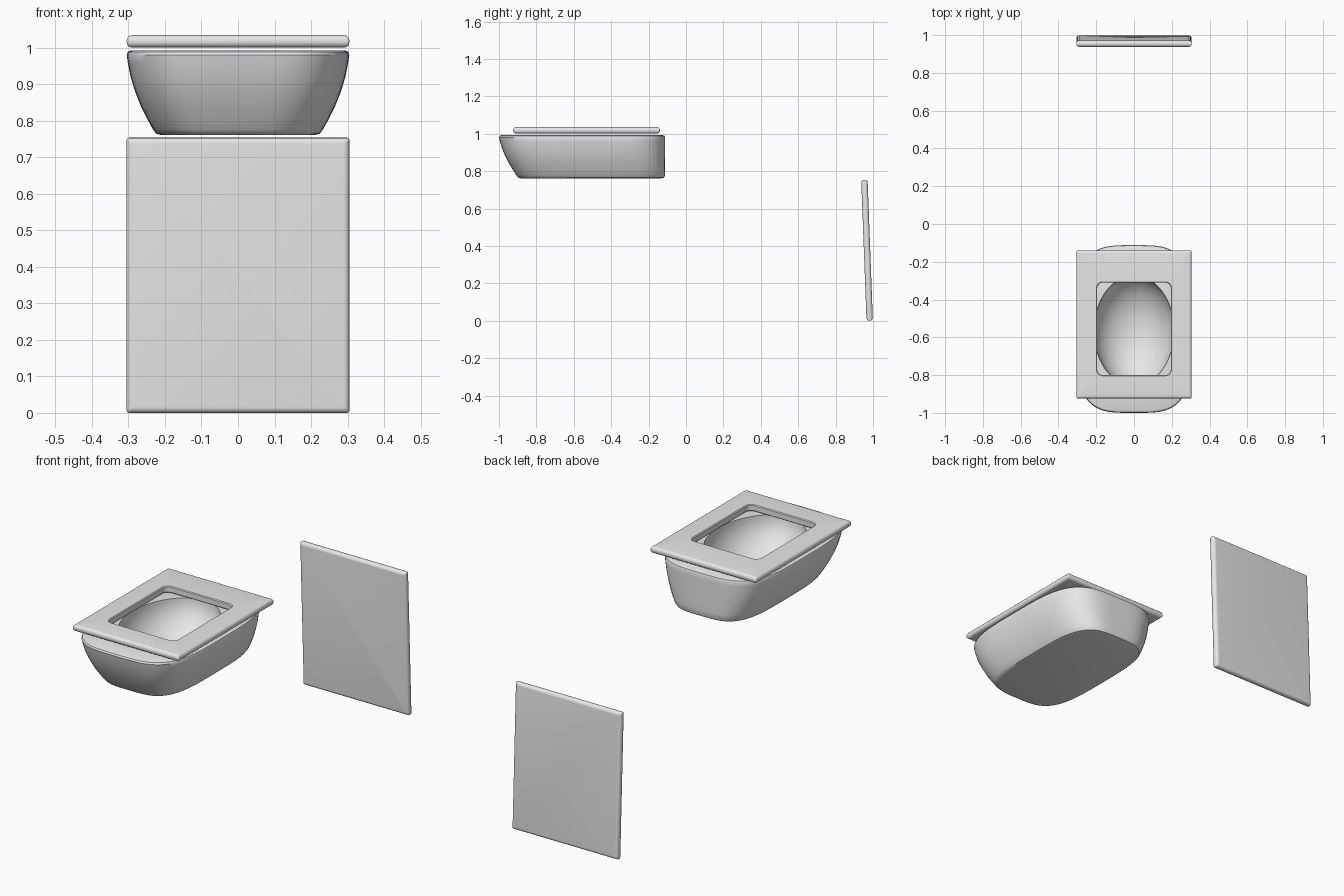
import bpy, bmesh
from math import sin, cos, pi, radians

cube = bpy.data.objects.get("Cube")
if cube:
    bpy.data.objects.remove(cube, do_unlink=True)

ceramic = bpy.data.materials.new("white ceramic")
ceramic.use_nodes = True
white = (0.8, 0.8, 0.8, 1)
ceramic.diffuse_color = white
ceramic.node_tree.nodes["Principled BSDF"].inputs["Base Color"].default_value = white


def loft(name, rings, closed=False):
    """Skin equal-length loops; either join last to first or cap both ends."""
    bm = bmesh.new()
    loops = [[bm.verts.new(p) for p in ring] for ring in rings]
    pairs = list(zip(loops, loops[1:]))
    if closed:
        pairs.append((loops[-1], loops[0]))
    else:
        bm.faces.new(loops[0])
        bm.faces.new(loops[-1])
    n = len(loops[0])
    for a, b in pairs:
        for i in range(n):
            j = (i + 1) % n
            bm.faces.new((a[i], a[j], b[j], b[i]))
    bmesh.ops.recalc_face_normals(bm, faces=bm.faces)
    mesh = bpy.data.meshes.new(name)
    bm.to_mesh(mesh)
    bm.free()
    mesh.materials.append(ceramic)
    mesh.shade_smooth()
    mesh.set_sharp_from_angle(angle=radians(35))
    obj = bpy.data.objects.new(name, mesh)
    bpy.context.collection.objects.link(obj)
    return obj


def oval(hx, front, back, z, power=2.0, count=96):
    """Superellipse loop; a higher power is squarer."""
    cy, hy = (front + back) / 2, (back - front) / 2
    pts = []
    for i in range(count):
        c, s = cos(2 * pi * i / count), sin(2 * pi * i / count)
        r = (abs(c) ** power + abs(s) ** power) ** (-1 / power)
        pts.append((hx * r * c, cy + hy * r * s, z))
    return pts


def rounded_rect(hx, hy, radius, z, steps=6):
    pts = []
    for k, (sx, sy) in enumerate(((1, 1), (-1, 1), (-1, -1), (1, -1))):
        for i in range(steps + 1):
            a = pi / 2 * (k + i / steps)
            pts.append((sx * (hx - radius) + radius * cos(a),
                        sy * (hy - radius) + radius * sin(a), z))
    return pts


def slab_edge(hx, hy, thick, roll, steps=5):
    """Loops from bottom to top around the rolled edge of a flat slab."""
    rings = []
    for side in (-1, 1):
        for i in range(steps + 1):
            a = pi / 2 * (i / steps - (1 if side < 0 else 0))
            inset = roll * (1 - cos(a))
            z = side * (thick / 2 - roll) + roll * sin(a)
            rings.append(rounded_rect(hx - inset, hy - inset, 0.006, z))
    return rings


# Bowl: flared shell, flat rim, then the hollow (height, half width, front, back)
shell = [(0.761, 0.21, -0.88, -0.135), (0.765, 0.224, -0.896, -0.118),
         (0.775, 0.232, -0.905, -0.113), (0.80, 0.246, -0.921, -0.112),
         (0.84, 0.266, -0.946, -0.112), (0.88, 0.282, -0.966, -0.112),
         (0.92, 0.294, -0.983, -0.112), (0.96, 0.302, -0.995, -0.112),
         (0.98, 0.305, -1.0, -0.112), (0.989, 0.302, -0.996, -0.115),
         (0.993, 0.294, -0.986, -0.124)]
rings = [oval(hx, f, b, z, 3.7) for z, hx, f, b in shell]
for i in range(15):
    a = radians(6 * i)
    hy = 0.292 * cos(a)
    rings.append(oval(0.212 * cos(a), -0.565 - hy, -0.565 + hy, 0.993 - 0.2 * sin(a)))
loft("bowl", rings)

# Seat: rolled outer edge and a rounded rectangular opening
hole = 0.245
rings = slab_edge(0.305, 0.392, 0.034, 0.015)
rings += [rounded_rect(0.199, hole + 0.004, 0.034, 0.017),
          rounded_rect(0.195, hole, 0.03, 0.013),
          rounded_rect(0.195, hole, 0.03, -0.013),
          rounded_rect(0.199, hole + 0.004, 0.034, -0.017)]
# opening sits slightly behind or ahead of the seat centre
for ring in rings[-4:]:
    ring[:] = [(x, y - 0.023, z) for x, y, z in ring]
seat = loft("seat", rings, closed=True)
seat.location = (0, -0.532, 1.018)

# Lid: detached slab standing almost upright behind
lid = loft("lid", slab_edge(0.305, 0.377, 0.034, 0.015))
lid.location = (0, 0.968, 0.377)
lid.rotation_euler = (pi / 2 + 0.0375, 0, 0)
